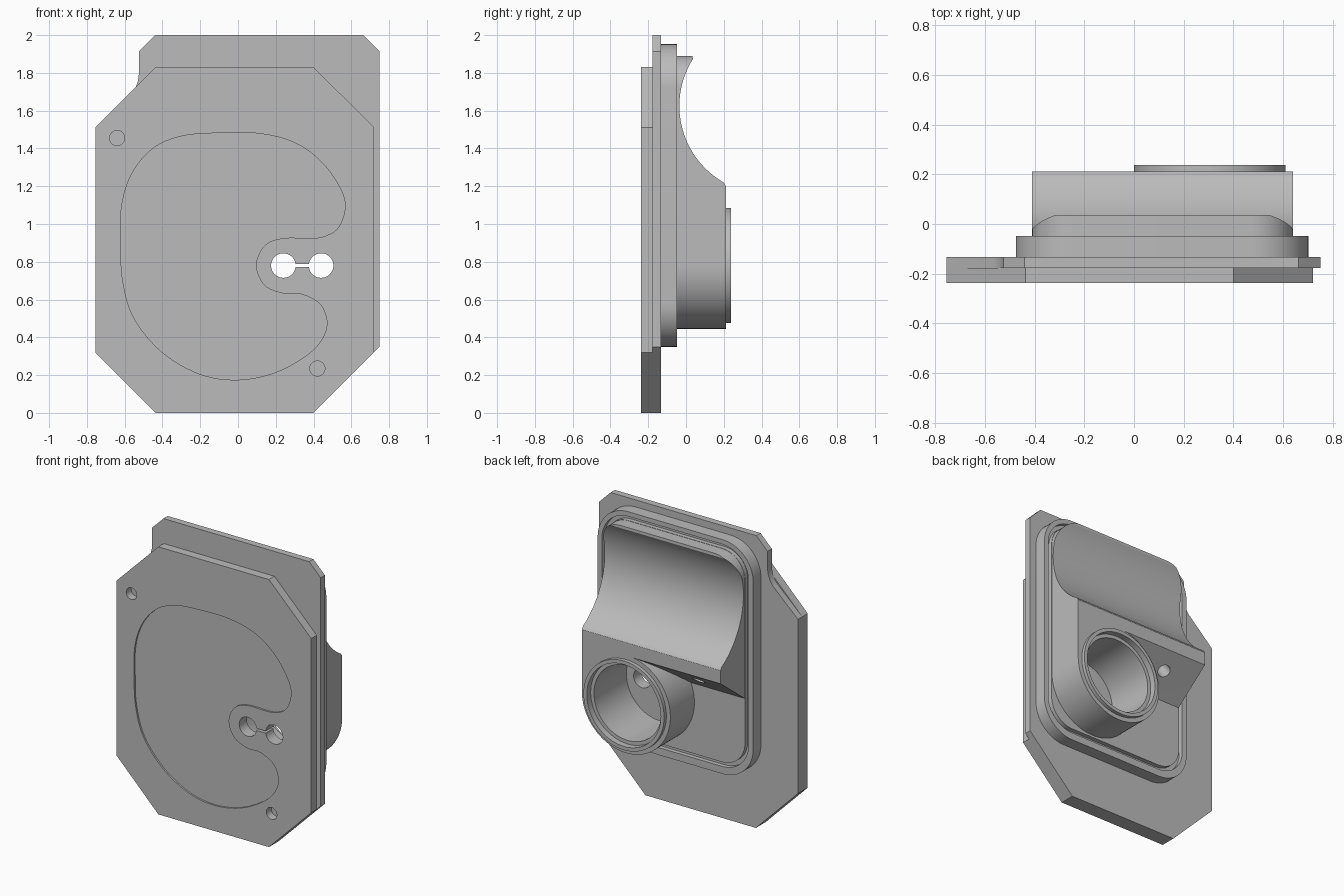
import bpy, bmesh, math
from mathutils import Vector

cube = bpy.data.objects.get("Cube")
if cube:
    bpy.data.objects.remove(cube, do_unlink=True)

grey = bpy.data.materials.new("plain grey")
grey.use_nodes = True
grey.diffuse_color = (0.5, 0.5, 0.5, 1)
grey.node_tree.nodes["Principled BSDF"].inputs["Base Color"].default_value = (0.5, 0.5, 0.5, 1)


def prism(name, pts, a, b, axis="y"):
    """Extrude an outline: (x, z) points along y, or (y, z) points along x."""
    def place(p, d):
        return (p[0], d, p[1]) if axis == "y" else (d, p[0], p[1])
    bm = bmesh.new()
    face = bm.faces.new([bm.verts.new(place(p, a)) for p in pts])
    moved = bmesh.ops.extrude_face_region(bm, geom=[face])["geom"]
    shift = (0, b - a, 0) if axis == "y" else (b - a, 0, 0)
    bmesh.ops.translate(bm, vec=shift, verts=[v for v in moved if isinstance(v, bmesh.types.BMVert)])
    bmesh.ops.recalc_face_normals(bm, faces=bm.faces)
    mesh = bpy.data.meshes.new(name)
    bm.to_mesh(mesh)
    bm.free()
    obj = bpy.data.objects.new(name, mesh)
    bpy.context.collection.objects.link(obj)
    mesh.materials.append(grey)
    return obj


def arc(cx, cz, r, start, end, n):
    steps = [math.radians(start + (end - start) * i / n) for i in range(n + 1)]
    return [(cx + r * math.cos(t), cz + r * math.sin(t)) for t in steps]


def disc(name, x, z, r, a, b, n=64):
    return prism(name, arc(x, z, r, 0, 360, n)[:-1], a, b)


def rounded(x0, x1, z0, z1, r):
    corners = [(x1 - r, z1 - r), (x0 + r, z1 - r), (x0 + r, z0 + r), (x1 - r, z0 + r)]
    return [p for i, (x, z) in enumerate(corners) for p in arc(x, z, r, 90 * i, 90 * i + 90, 14)]


def smooth_loop(pts, n=6):
    """Closed smooth curve through the given points."""
    out = []
    v = [Vector(p) for p in pts]
    for i in range(len(v)):
        a, b, c, d = (v[(i + k) % len(v)] for k in (-1, 0, 1, 2))
        for k in range(n):
            t = k / n
            out.append(0.5 * (2 * b + (c - a) * t + (2 * a - 5 * b + 4 * c - d) * t * t
                              + (3 * b - a - 3 * c + d) * t ** 3))
    return out


def combine(obj, operation, tools):
    """Apply a boolean with each tool, then discard the tools."""
    for tool in tools:
        tool.hide_render = True
        bpy.context.view_layer.objects.active = obj
        mod = obj.modifiers.new("bool", "BOOLEAN")
        mod.operation = operation
        mod.solver = "EXACT"
        mod.object = tool
        bpy.ops.object.modifier_apply(modifier=mod.name)
        bpy.data.objects.remove(tool, do_unlink=True)


BX, BZ = 0.305, 0.78          # boss centre
FRONT, MID, BACK, RIM = -0.237, -0.178, -0.132, -0.048


def port_cutters():
    """Two round ports joined by a thin slot."""
    slot = [(0.24, BZ - 0.007), (0.44, BZ - 0.007), (0.44, BZ + 0.007), (0.24, BZ + 0.007)]
    return [disc("port_cut", x, BZ, 0.065, -0.4, -0.1, 40) for x in (0.24, 0.44)] + \
           [prism("slot_cut", slot, -0.4, -0.1)]


def bore_cutter():
    return disc("bore_cut", BX, BZ, 0.255, -0.155, 0.5)


# Front plate: chamfered, with a shallow curved recess and two blind holes
front_plate = prism("front_plate", [
    (-0.755, 0.32), (-0.437, 0), (0.4, 0), (0.72, 0.32),
    (0.72, 1.512), (0.4, 1.83), (-0.437, 1.83), (-0.755, 1.512)], FRONT, MID)
outline = smooth_loop([
    (-0.15, 1.48), (0.1, 1.48), (0.3, 1.43), (0.45, 1.32), (0.55, 1.17), (0.565, 1.07),
    (0.53, 0.98), (0.47, 0.94), (0.4, 0.925), (0.24, 0.925), (0.14, 0.885), (0.095, 0.78),
    (0.14, 0.675), (0.24, 0.632), (0.33, 0.63), (0.43, 0.58), (0.47, 0.49), (0.45, 0.4),
    (0.37, 0.31), (0.2, 0.215), (0, 0.175), (-0.2, 0.205), (-0.4, 0.32), (-0.55, 0.5),
    (-0.61, 0.7), (-0.62, 0.9), (-0.615, 1.1), (-0.56, 1.27), (-0.45, 1.4), (-0.31, 1.462)])
combine(front_plate, "DIFFERENCE", [
    prism("recess_cut", outline, -0.4, FRONT + 0.012),
    disc("hole_cut", -0.64, 1.455, 0.04, -0.4, MID - 0.005, 32),
    disc("hole_cut", 0.42, 0.235, 0.04, -0.4, MID - 0.005, 32)] + port_cutters())

# Back plate: taller, with a curved notch at the upper corner
notch = arc(-0.7, 1.8, 0.175, 0, -40, 8)
back_plate = prism("back_plate", [
    (-0.755, 0.32), (-0.437, 0), (0.4, 0), (0.75, 0.35), (0.75, 1.913), (0.663, 2),
    (-0.44, 2), (-0.525, 1.915)] + notch + [(-0.755, 1.512)], MID, BACK)
combine(back_plate, "DIFFERENCE", [bore_cutter()] + port_cutters())

# Raised rim with a seal groove around the floor
rim = prism("rim", rounded(-0.475, 0.702, 0.35, 1.952, 0.23), BACK, RIM)
groove = prism("groove_cut", rounded(-0.44, 0.67, 0.40, 1.92, 0.2), RIM - 0.03, 0.1)
combine(groove, "DIFFERENCE", [
    prism("groove_core", rounded(-0.412, 0.642, 0.43, 1.892, 0.172), -0.3, 0.3)])
combine(rim, "DIFFERENCE", [groove, bore_cutter()])

# Housing: saddle-topped block with a sloped underside, joined to the round boss
saddle = arc(0.432, 1.625, 0.467, 246, 148, 40)
saddle = [(0.212, 1.2)] + [p for p in reversed(saddle) if p[1] > 1.205 and p[0] < 0.036][::-1]
saddle = [(0.212, 1.2)] + [p for p in arc(0.432, 1.625, 0.467, 242, 148, 44)
                           if p[1] > 1.22 and p[0] < 0.2]
housing = prism("housing", [(-0.1, 0.87), (-0.05, 0.909), (0.212, 1.11)] + saddle
                + [(0.034, 1.92), (-0.1, 1.92)], -0.5, 0.7, "x")
combine(housing, "INTERSECT", [
    prism("outline_cut", rounded(-0.41, 0.64, 0.445, 1.89, 0.17), -0.09, 0.4)])
combine(housing, "UNION", [
    prism("boss", arc(BX, BZ, 0.335, 180, 360, 48) + [(0.64, 1.15), (BX, 1.15)]
          + arc(BX, BZ, 0.335, 90, 180, 24)[:-1], -0.08, 0.212),
    disc("boss_lip", BX, BZ, 0.305, 0.1, 0.237, 72)])

# Bore, counterbore and the drilled hole in the sloped underside
drill = disc("drill_cut", 0, 0, 0.042, -0.2, 0.2, 32)
drill.rotation_euler.x = math.atan2(-0.79, 0.61)
drill.location = (-0.165, 0.1, 1.025)
bpy.context.view_layer.update()
combine(housing, "DIFFERENCE", [
    bore_cutter(), disc("counterbore_cut", BX, BZ, 0.28, 0.195, 0.5), drill])

# Smooth curved walls, keep hard edges
bpy.ops.object.select_all(action="DESELECT")
for part in (front_plate, back_plate, rim, housing):
    part.select_set(True)
    bpy.context.view_layer.objects.active = part
bpy.ops.object.shade_smooth_by_angle(angle=math.radians(25))
